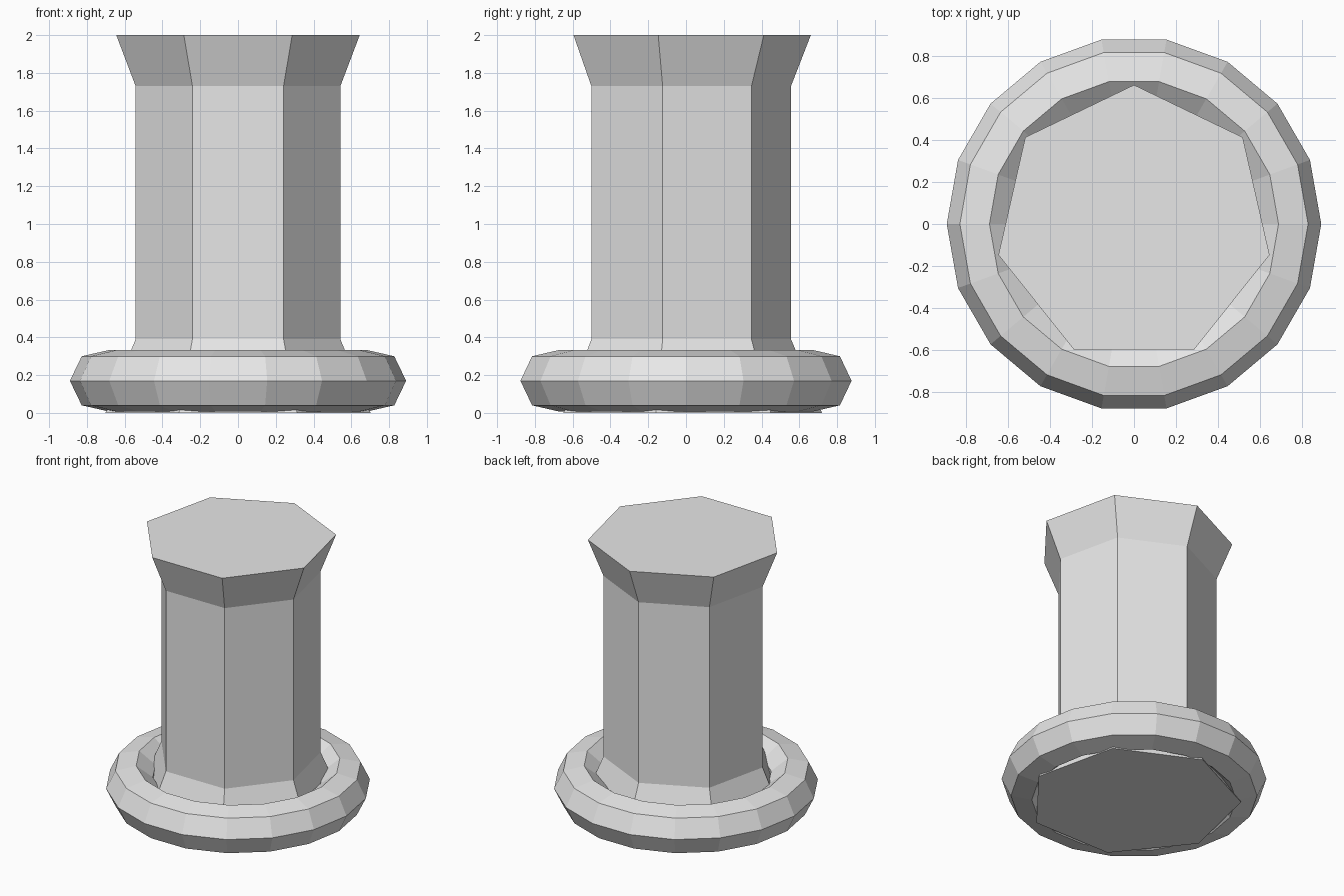
import bpy
import bmesh
from math import cos, sin, pi

cube = bpy.data.objects.get("Cube")
if cube:
    bpy.data.objects.remove(cube, do_unlink=True)

grey = bpy.data.materials.new("plain grey")
grey.use_nodes = True
colour = (0.8, 0.8, 0.8, 1)
grey.diffuse_color = colour
grey.node_tree.nodes["Principled BSDF"].inputs["Base Color"].default_value = colour


def lathe(name, profile, sides, start, closed):
    """Flat-shaded rings of (radius, height), joined in a loop or capped."""
    bm = bmesh.new()
    rings = []
    for radius, z in profile:
        angles = [start + 2 * pi * i / sides for i in range(sides)]
        rings.append([bm.verts.new((radius * cos(a), radius * sin(a), z)) for a in angles])
    pairs = list(zip(rings, rings[1:]))
    if closed:
        pairs.append((rings[-1], rings[0]))
    else:
        bm.faces.new(rings[0])
        bm.faces.new(rings[-1])
    for low, high in pairs:
        for i in range(sides):
            j = (i + 1) % sides
            bm.faces.new((low[i], low[j], high[j], high[i]))
    bmesh.ops.recalc_face_normals(bm, faces=bm.faces)
    mesh = bpy.data.meshes.new(name)
    bm.to_mesh(mesh)
    bm.free()
    mesh.materials.append(grey)
    obj = bpy.data.objects.new(name, mesh)
    bpy.context.collection.objects.link(obj)
    return obj


# Seven-sided column with flared foot and head, one corner towards the back
lathe("column", [(0.72, 0), (0.556, 0.39), (0.556, 1.73), (0.661, 2)], 7, pi / 2, False)

# Faceted ring around the foot, with a seven-sided section
section = [(0.724 + 0.166 * cos(2 * pi * k / 7), 0.17 + 0.166 * sin(2 * pi * k / 7))
           for k in range(7)]
lathe("base_ring", section, 18, 0, True)
